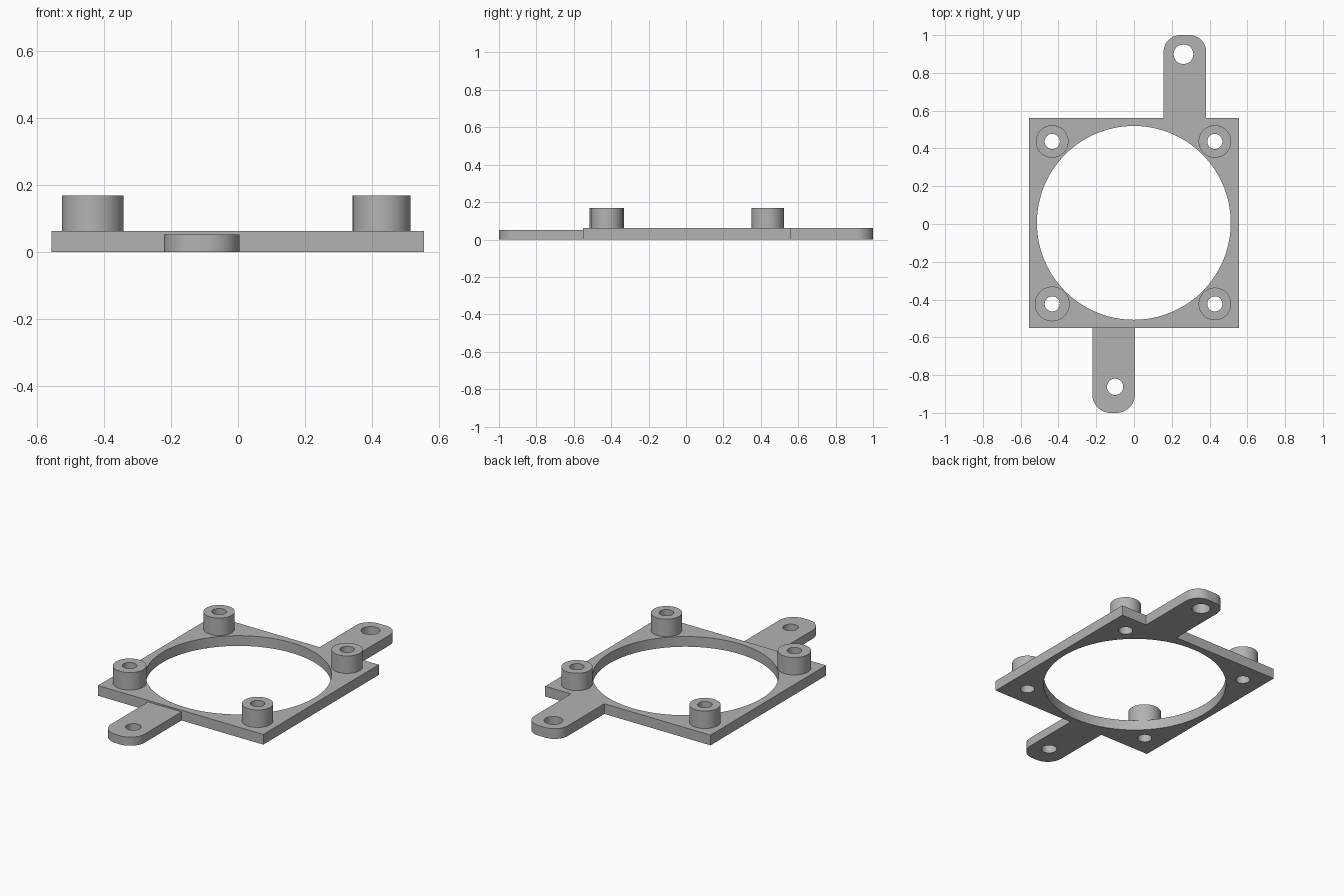
import bpy, bmesh
from math import sin, cos, pi, radians
from mathutils import Vector

cube = bpy.data.objects.get("Cube")
if cube:
    bpy.data.objects.remove(cube, do_unlink=True)

grey = bpy.data.materials.new("plain grey")
grey.use_nodes = True
colour = (0.45, 0.45, 0.45, 1)
grey.diffuse_color = colour
grey.node_tree.nodes["Principled BSDF"].inputs["Base Color"].default_value = colour


def arc(x, y, r, start=0, sweep=360, steps=64):
    """Points along an arc; a full circle leaves out the repeated end point."""
    count = steps if sweep == 360 else steps + 1
    angles = [radians(start + sweep * i / steps) for i in range(count)]
    return [(x + r * cos(a), y + r * sin(a)) for a in angles]


def slab(name, loops, bottom, top):
    """Extrude an outline (first loop) with holes (other loops)."""
    bm = bmesh.new()
    edges = []
    for loop in loops:
        verts = [bm.verts.new((x, y, bottom)) for x, y in loop]
        edges += [bm.edges.new((v, verts[i - 1])) for i, v in enumerate(verts)]
    bmesh.ops.triangle_fill(bm, edges=edges, use_beauty=True, normal=(0, 0, 1))
    new = bmesh.ops.extrude_face_region(bm, geom=bm.faces[:], use_keep_orig=True)["geom"]
    bmesh.ops.translate(bm, vec=Vector((0, 0, top - bottom)),
                        verts=[g for g in new if isinstance(g, bmesh.types.BMVert)])
    bmesh.ops.recalc_face_normals(bm, faces=bm.faces[:])
    mesh = bpy.data.meshes.new(name)
    bm.to_mesh(mesh)
    bm.free()
    mesh.materials.append(grey)
    obj = bpy.data.objects.new(name, mesh)
    bpy.context.collection.objects.link(obj)
    bpy.ops.object.select_all(action='DESELECT')
    obj.select_set(True)
    bpy.context.view_layer.objects.active = obj
    bpy.ops.object.shade_smooth_by_angle(angle=radians(30))


# Main dimensions
left, right, front, back = -0.557, 0.555, -0.55, 0.56
plate_top, boss_top, tab_top = 0.062, 0.168, 0.052
bore = 0.04
bosses = {"front_right_boss": (-0.433, -0.423, 0.092),
          "back_right_boss": (-0.433, 0.437, 0.086),
          "front_left_boss": (0.428, -0.423, 0.086),
          "back_left_boss": (0.428, 0.437, 0.086)}

# Square frame with the rear tab in one outline
t0, t1, r = 0.157, 0.382, 0.088
outline = [(left, front), (right, front), (right, back), (t1, back)]
outline += arc(t1 - r, 1 - r, r, 0, 90, 16) + arc(t0 + r, 1 - r, r, 90, 90, 16)
outline += [(t0, back), (left, back)]
holes = [arc(-0.001, 0.006, 0.513, steps=128), arc(0.262, 0.899, 0.052)]
holes += [arc(x, y, bore) for x, y, _ in bosses.values()]
slab("frame_with_rear_tab", [outline] + holes, 0, plate_top)

# Thinner front tab
t0, t1, r = -0.221, 0.005, 0.098
outline = [(t1, front), (t0, front)]
outline += arc(t0 + r, r - 1, r, 180, 90, 16) + arc(t1 - r, r - 1, r, 270, 90, 16)
slab("front_tab", [outline, arc(-0.1, -0.862, 0.043)], 0, tab_top)

# Hollow screw bosses on the corners
for name, (x, y, radius) in bosses.items():
    slab(name, [arc(x, y, radius), arc(x, y, bore)], plate_top, boss_top)
